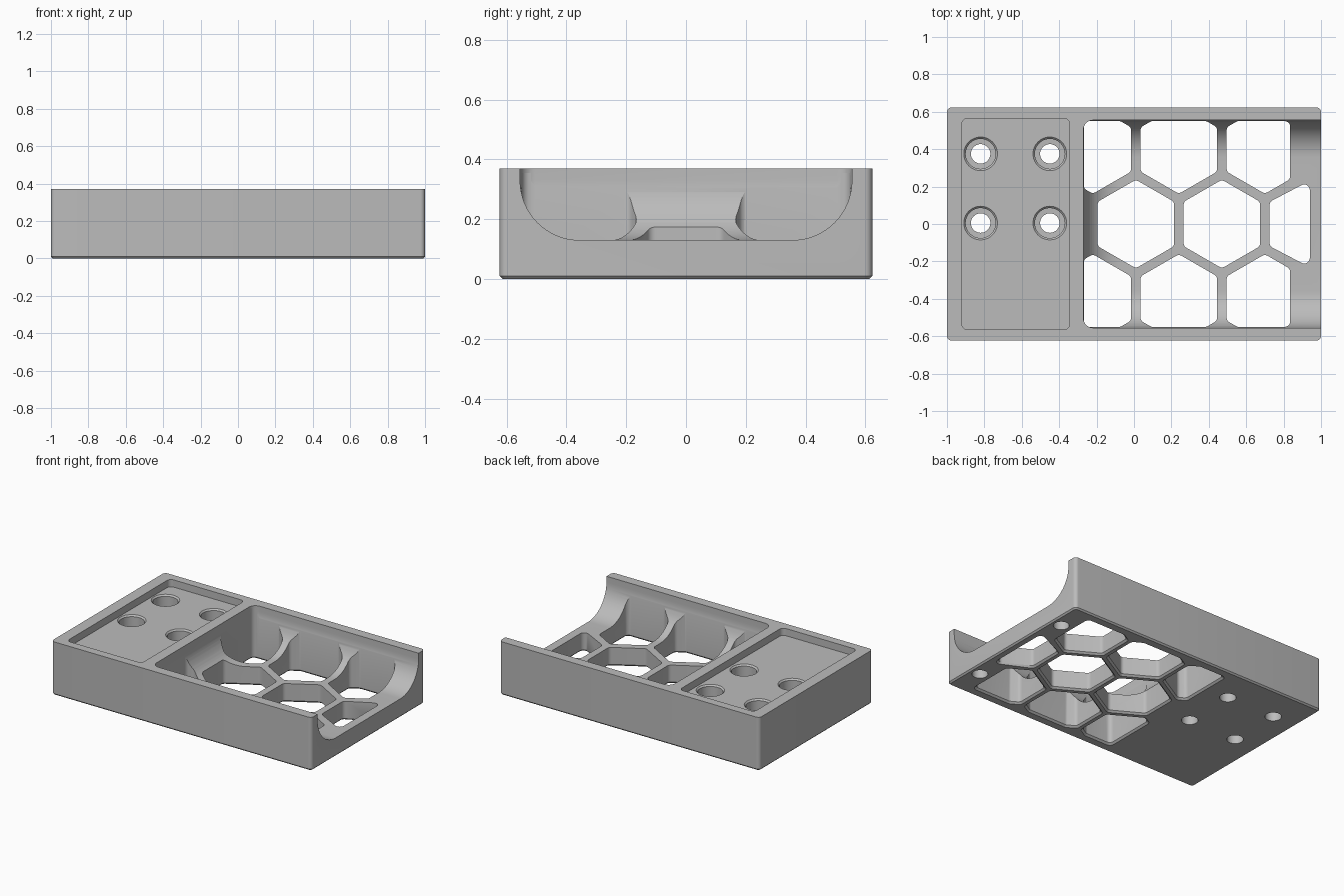
import bpy, bmesh, math
from mathutils import Vector

cube = bpy.data.objects.get("Cube")
if cube:
    bpy.data.objects.remove(cube, do_unlink=True)

grey = bpy.data.materials.new("plain grey")
grey.use_nodes = True
colour = (0.5, 0.5, 0.5, 1)
grey.diffuse_color = colour
grey.node_tree.nodes["Principled BSDF"].inputs["Base Color"].default_value = colour


def rounded(points, r, steps=6):
    """Round every corner of a convex counter-clockwise outline."""
    out = []
    for i, p in enumerate(points):
        a = (points[i - 1] - p).normalized()
        b = (points[(i + 1) % len(points)] - p).normalized()
        half = a.angle(b) / 2
        centre = p + (a + b).normalized() * r / math.sin(half)
        start = p + a * r / math.tan(half) - centre
        turn = math.pi - 2 * half
        for k in range(steps + 1):
            t = turn * k / steps
            c, s = math.cos(t), math.sin(t)
            out.append(centre + Vector((c * start.x - s * start.y, s * start.x + c * start.y)))
    return out


def rect(x0, x1, y, r):
    corners = [Vector(c) for c in ((x0, -y), (x1, -y), (x1, y), (x0, y))]
    return rounded(corners, r)


def circle(x, y, r, n=40):
    return [Vector((x + r * math.cos(math.tau * k / n), y + r * math.sin(math.tau * k / n)))
            for k in range(n)]


def clip(points, axis, limit, sign):
    """Keep the part of an outline on one side of an axis-aligned line."""
    out = []
    for i, p in enumerate(points):
        q = points[i - 1]
        dp, dq = sign * (limit - p[axis]), sign * (limit - q[axis])
        if dp * dq < 0:
            out.append(q.lerp(p, dq / (dq - dp)))
        if dp >= 0:
            out.append(p)
    return out


def loft(name, rings):
    """Closed solid through (outline, height) rings, bottom to top."""
    bm = bmesh.new()
    loops = [[bm.verts.new((p.x, p.y, z)) for p in outline] for outline, z in rings]
    for low, high in zip(loops, loops[1:]):
        for i in range(len(low)):
            bm.faces.new((low[i - 1], low[i], high[i], high[i - 1]))
    bm.faces.new(loops[0][::-1])
    bm.faces.new(loops[-1])
    bmesh.ops.recalc_face_normals(bm, faces=bm.faces)
    mesh = bpy.data.meshes.new(name)
    bm.to_mesh(mesh)
    bm.free()
    mesh.materials.append(grey)
    obj = bpy.data.objects.new(name, mesh)
    bpy.context.collection.objects.link(obj)
    return obj


# Main block with rounded uprights and a chamfered underside
body = loft("tray_body", [(rect(-0.99, 0.99, 0.613, 0.015), 0),
                          (rect(-1, 1, 0.623, 0.025), 0.01),
                          (rect(-1, 1, 0.623, 0.025), 0.37)])
cutters = []

# Open-ended bay with a large fillet along its floor
R, FLOOR = 0.2, 0.13
bay = []
for k in range(17):
    t = math.pi / 2 * k / 16
    d = R * (1 - math.sin(t))
    bay.append((rect(-0.27 + d, 1.3, 0.555 - d, max(0.05 - d, 0.002)),
                FLOOR + R * (1 - math.cos(t))))
bay.append((rect(-0.27, 1.3, 0.555, 0.05), 0.5))
cutters.append(loft("bay_cutter", bay))

# Shallow recess in the mounting pad
pad = rect(-0.92, -0.345, 0.565, 0.03)
cutters.append(loft("recess_cutter", [(pad, 0.32), (pad, 0.5)]))

# Counterbored screw holes
for x in (-0.82, -0.45):
    for y in (0.005, 0.375):
        cutters.append(loft("screw_cutter", [
            (circle(x, y, 0.052), -0.1), (circle(x, y, 0.052), 0.13),
            (circle(x, y, 0.08), 0.131), (circle(x, y, 0.08), 0.31),
            (circle(x, y, 0.09), 0.32), (circle(x, y, 0.09), 0.34)]))

# Blind holes under the open end
for y in (-0.395, 0.395):
    cutters.append(loft("blind_cutter", [(circle(0.925, y, 0.05), -0.1),
                                         (circle(0.925, y, 0.05), 0.09)]))


# Honeycomb openings, trimmed to the bay and chamfered below
def hexagon(cx, cy, right, grow):
    r = (0.205 + grow) / math.cos(math.pi / 6)
    pts = [Vector((cx + r * math.cos(a), cy + r * math.sin(a)))
           for a in (math.pi / 6 + math.pi / 3 * k for k in range(6))]
    for axis, limit, sign in ((0, right, 1), (0, -0.268, -1), (1, 0.55, 1), (1, -0.55, -1)):
        pts = clip(pts, axis, limit + sign * grow, sign)
    # Drop tips too close to a trimmed corner to be rounded
    pts = [p for p in pts if not any(q.x > p.x and (q - p).length < 0.03 for q in pts)]
    return rounded(pts, 0.03)


PITCH = 0.46
for row in (-1, 0, 1):
    for col in range(3):
        cx = 0.01 + PITCH * (col - abs(row) / 2)
        cy = row * PITCH * math.cos(math.pi / 6)
        right = 0.835 if row else 0.94
        cutters.append(loft("hex_cutter", [
            (hexagon(cx, cy, right, 0.012), -0.1), (hexagon(cx, cy, right, 0.012), 0),
            (hexagon(cx, cy, right, 0), 0.012), (hexagon(cx, cy, right, 0), 0.355)]))

# Cut everything out of the block
bpy.context.view_layer.objects.active = body
for cutter in cutters:
    mod = body.modifiers.new("cut", 'BOOLEAN')
    mod.operation, mod.solver, mod.object = 'DIFFERENCE', 'EXACT', cutter
    bpy.ops.object.modifier_apply(modifier=mod.name)
    bpy.data.objects.remove(cutter, do_unlink=True)

bpy.ops.object.select_all(action='DESELECT')
body.select_set(True)
bpy.ops.object.shade_smooth_by_angle(angle=math.radians(25))
